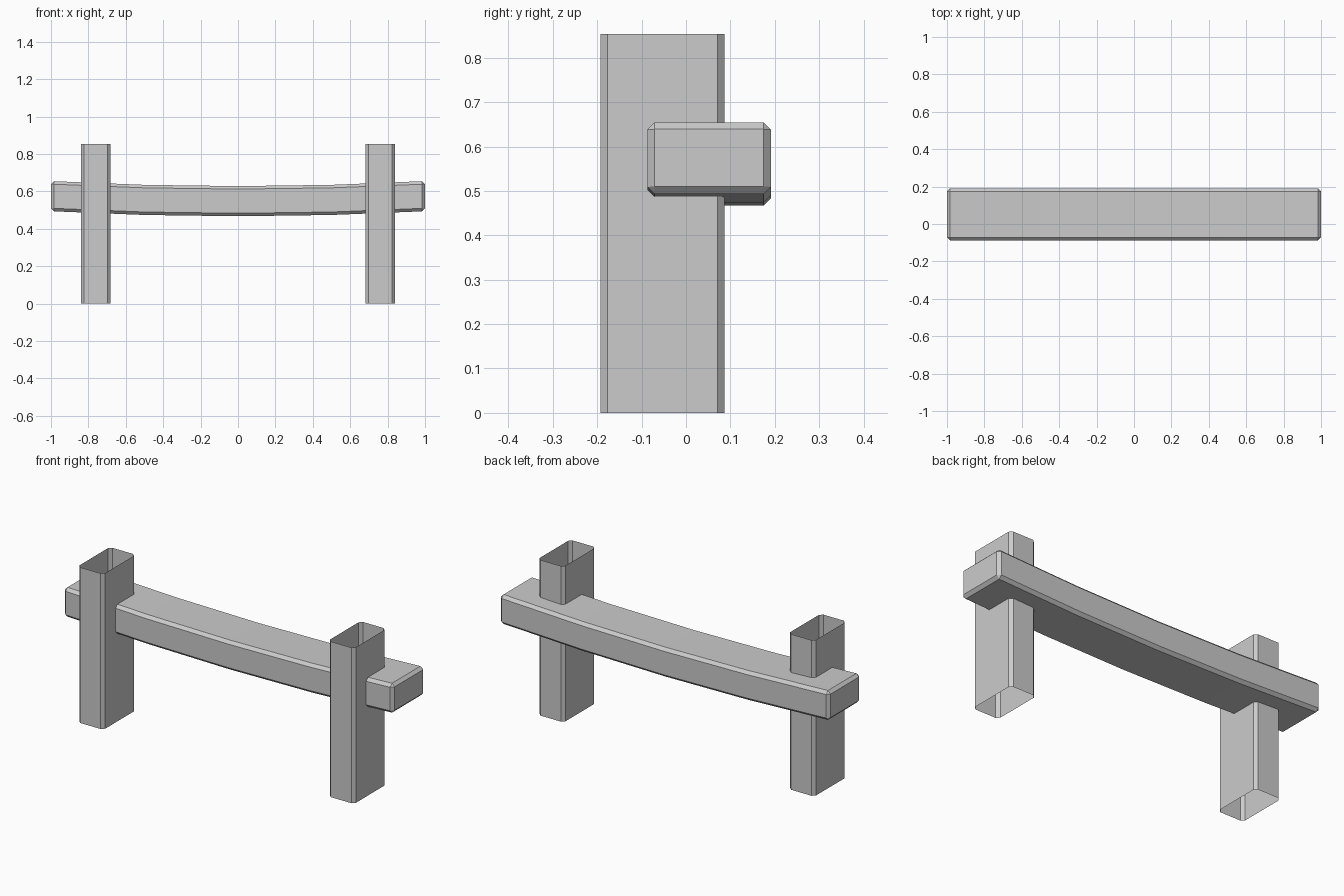
import bpy, bmesh

if "Cube" in bpy.data.objects:
    bpy.data.objects.remove(bpy.data.objects["Cube"])


def add_object(name, bm):
    bmesh.ops.recalc_face_normals(bm, faces=bm.faces[:])
    mesh = bpy.data.meshes.new(name)
    bm.to_mesh(mesh)
    bm.free()
    obj = bpy.data.objects.new(name, mesh)
    bpy.context.collection.objects.link(obj)


def chamfered_box(size, center, upright_only=False, width=0.016):
    bm = bmesh.new()
    bmesh.ops.create_cube(bm, size=1)
    bmesh.ops.scale(bm, vec=size, verts=bm.verts)
    bmesh.ops.translate(bm, vec=center, verts=bm.verts)
    edges = [e for e in bm.edges if not upright_only
             or abs(e.verts[0].co.z - e.verts[1].co.z) > 0.1]
    bmesh.ops.bevel(bm, geom=edges, offset=width, offset_type='OFFSET',
                    segments=1, profile=0.5, affect='EDGES')
    return bm


# Open-ended hollow posts with chamfered upright corners
for side, x in (("left", -0.76), ("right", 0.76)):
    bm = chamfered_box((0.157, 0.28, 0.853), (x, -0.053, 0.4265), True)
    bm.normal_update()
    caps = [f for f in bm.faces if abs(f.normal.z) > 0.9]
    bmesh.ops.delete(bm, geom=caps, context='FACES_ONLY')
    add_object(side + "_post", bm)

# Sagging cross beam, divided along its length
bm = chamfered_box((2.0, 0.278, 0.161), (0, 0.052, 0.5475))
for cut in (-0.5, 0, 0.5):
    bmesh.ops.bisect_plane(bm, geom=bm.verts[:] + bm.edges[:] + bm.faces[:],
                           plane_co=(cut, 0, 0), plane_no=(1, 0, 0))
for v in bm.verts:
    v.co.z += 0.027 * v.co.x ** 2
add_object("cross_beam", bm)
